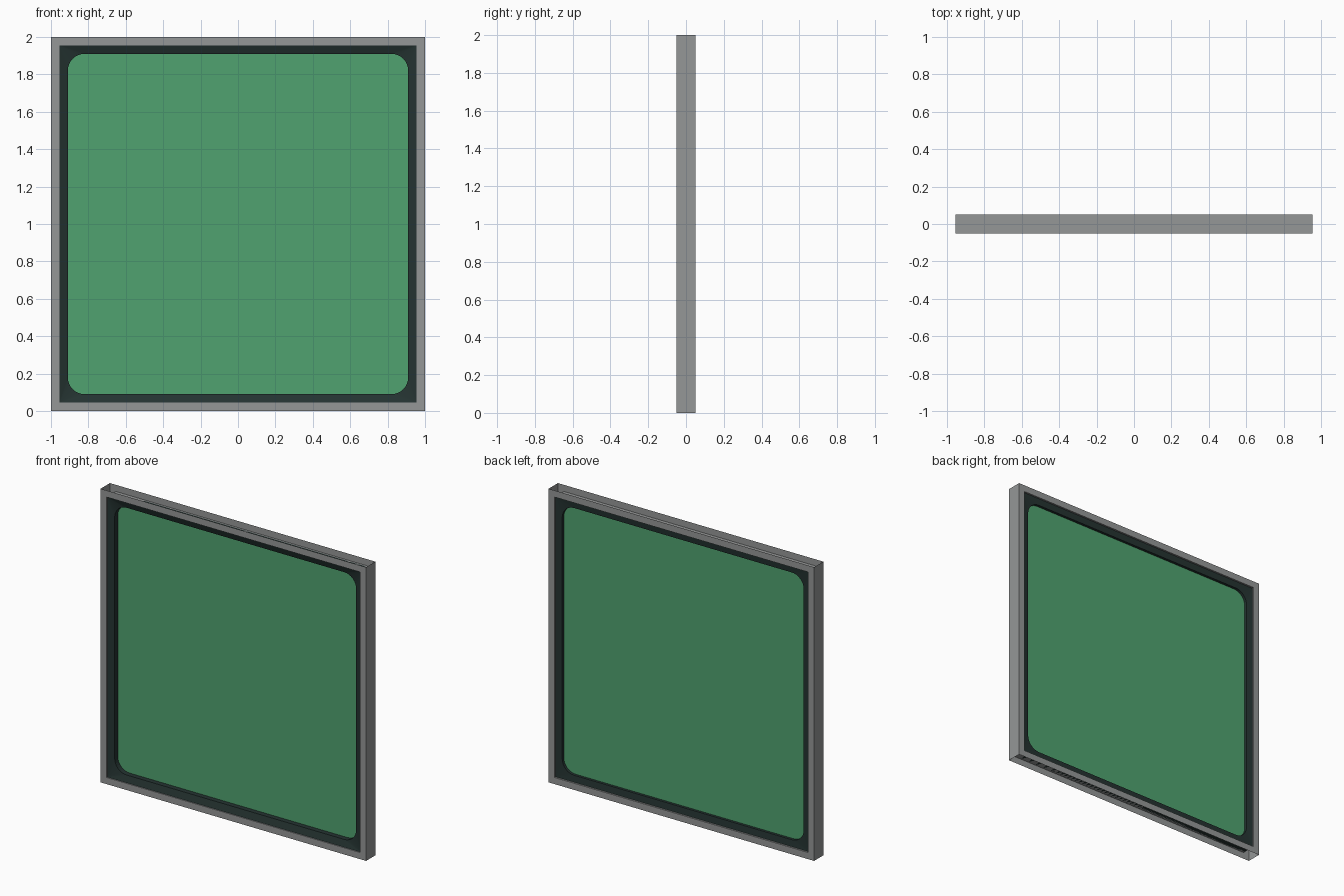
import bpy, bmesh, math

if "Cube" in bpy.data.objects:
    bpy.data.objects.remove(bpy.data.objects["Cube"])

def material(name, rgb):
    m = bpy.data.materials.new(name)
    m.diffuse_color = (*rgb, 1.0)
    m.use_nodes = True
    m.node_tree.nodes["Principled BSDF"].inputs["Base Color"].default_value = m.diffuse_color
    return m

grey = material("grey metal", (0.30, 0.31, 0.31))
dark = material("dark rubber", (0.018, 0.033, 0.031))
green = material("green glass", (0.080, 0.365, 0.160))

def outline(half, r, y, steps=8):
    """Square outline centred on z = 1; r rounds the corners (0 = four points)."""
    pts = []
    for k in range(4):
        n = steps if r else 0
        cx = (half - r) * (1 if k in (0, 3) else -1)
        cz = (half - r) * (1 if k in (0, 1) else -1)
        for i in range(n + 1):
            a = math.radians(90 * k + (90 * i / n if n else 45))
            pts.append((cx + r * math.cos(a), y, 1 + cz + r * math.sin(a)))
    return pts

def finish(bm, name, mat, smooth=False):
    me = bpy.data.meshes.new(name)
    bm.to_mesh(me)
    bm.free()
    ob = bpy.data.objects.new(name, me)
    bpy.context.collection.objects.link(ob)
    me.materials.append(mat)
    return ob

def loft(bm, loops, closed=False, skip=lambda a, i: False):
    """Quads between successive outlines."""
    vs = [[bm.verts.new(p) for p in lp] for lp in loops]
    count = len(vs) if closed else len(vs) - 1
    for a in range(count):
        A, B = vs[a], vs[(a + 1) % len(vs)]
        n = len(A)
        for i in range(n):
            if not skip(a, i):
                j = (i + 1) % n
                bm.faces.new((A[i], B[i], B[j], A[j]))
    return vs

# Frame: hollow section, outer wall only on the left and right sides
bm = bmesh.new()
loft(bm, [outline(1.0, 0, 0.05), outline(1.0, 0, -0.05),
          outline(0.955, 0, -0.05), outline(0.955, 0, 0.05)],
     closed=True, skip=lambda a, i: a == 0 and i in (0, 2))
bmesh.ops.reverse_faces(bm, faces=bm.faces[:])
bm.normal_update()
# make the front ring face -y, so the whole frame faces outward
front = next(f for f in bm.faces if abs(f.normal.y) > 0.9 and f.calc_center_median().y < 0)
if front.normal.y > 0:
    bmesh.ops.reverse_faces(bm, faces=bm.faces[:])
finish(bm, "frame", grey)

# Rubber seal: sloped ring with a rounded opening
bm = bmesh.new()
loft(bm, [outline(0.955, 0.001, -0.043), outline(0.91, 0.09, -0.028),
          outline(0.91, 0.09, 0.033), outline(0.955, 0.001, 0.038)], closed=True)
bmesh.ops.recalc_face_normals(bm, faces=bm.faces[:])
finish(bm, "seal", dark)

# Glass pane: thin plate filling the opening
bm = bmesh.new()
loops = loft(bm, [outline(0.91, 0.09, 0.006), outline(0.91, 0.09, 0.015)])
for lp in loops:
    bm.faces.new(lp)
bmesh.ops.recalc_face_normals(bm, faces=bm.faces[:])
finish(bm, "glass_pane", green)
